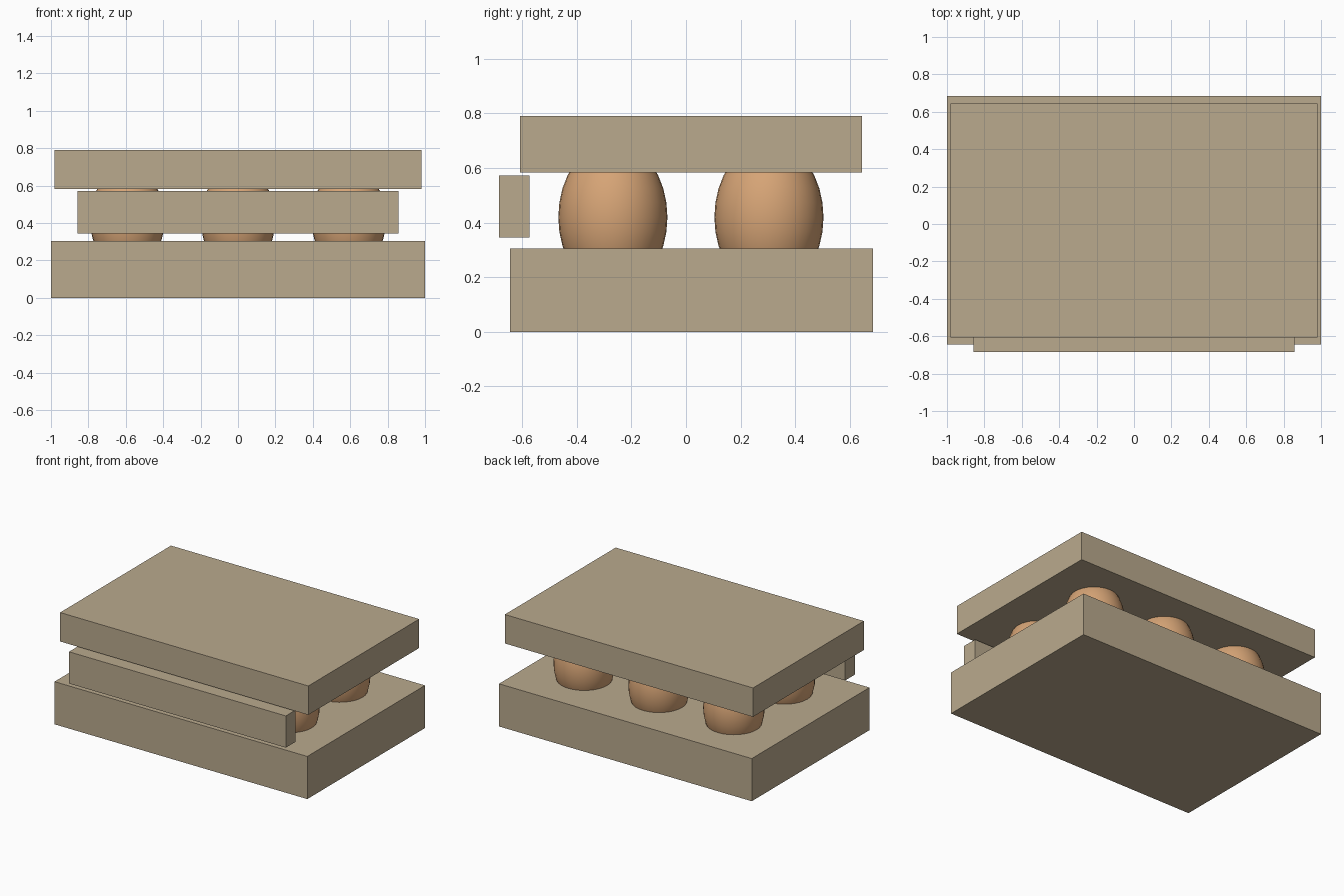
import bpy

cube = bpy.data.objects.get("Cube")
if cube:
    bpy.data.objects.remove(cube, do_unlink=True)


def material(name, color):
    mat = bpy.data.materials.new(name)
    mat.use_nodes = True
    mat.diffuse_color = color
    mat.node_tree.nodes["Principled BSDF"].inputs["Base Color"].default_value = color
    return mat


def box(name, low, high, mat):
    center = [(a + b) / 2 for a, b in zip(low, high)]
    bpy.ops.mesh.primitive_cube_add(size=1, location=center)
    obj = bpy.context.object
    obj.name = name
    obj.scale = [b - a for a, b in zip(low, high)]
    bpy.ops.object.transform_apply(location=False, rotation=False, scale=True)
    obj.data.materials.append(mat)


def egg(name, x, y, mat):
    bpy.ops.mesh.primitive_uv_sphere_add(segments=32, ring_count=16, radius=1,
                                         location=(x, y, 0.42))
    obj = bpy.context.object
    obj.name = name
    obj.scale = (0.2, 0.2, 0.275)
    bpy.ops.object.transform_apply(location=False, rotation=False, scale=True)
    bpy.ops.object.shade_smooth()
    obj.data.materials.append(mat)


cardboard = material("cardboard", (0.49, 0.4, 0.27, 1))
shell = material("brown eggshell", (0.67, 0.37, 0.18, 1))

# Carton: tray, raised lid and front closing flap
box("tray", (-1, -0.645, 0), (1, 0.685, 0.305), cardboard)
box("lid", (-0.982, -0.608, 0.583), (0.982, 0.645, 0.79), cardboard)
box("front_flap", (-0.858, -0.685, 0.345), (0.858, -0.573, 0.572), cardboard)

# Two rows of three eggs
for row, y in (("front", -0.268), ("back", 0.304)):
    for side, x in (("right", -0.592), ("middle", 0), ("left", 0.592)):
        egg(f"egg_{row}_{side}", x, y, shell)
